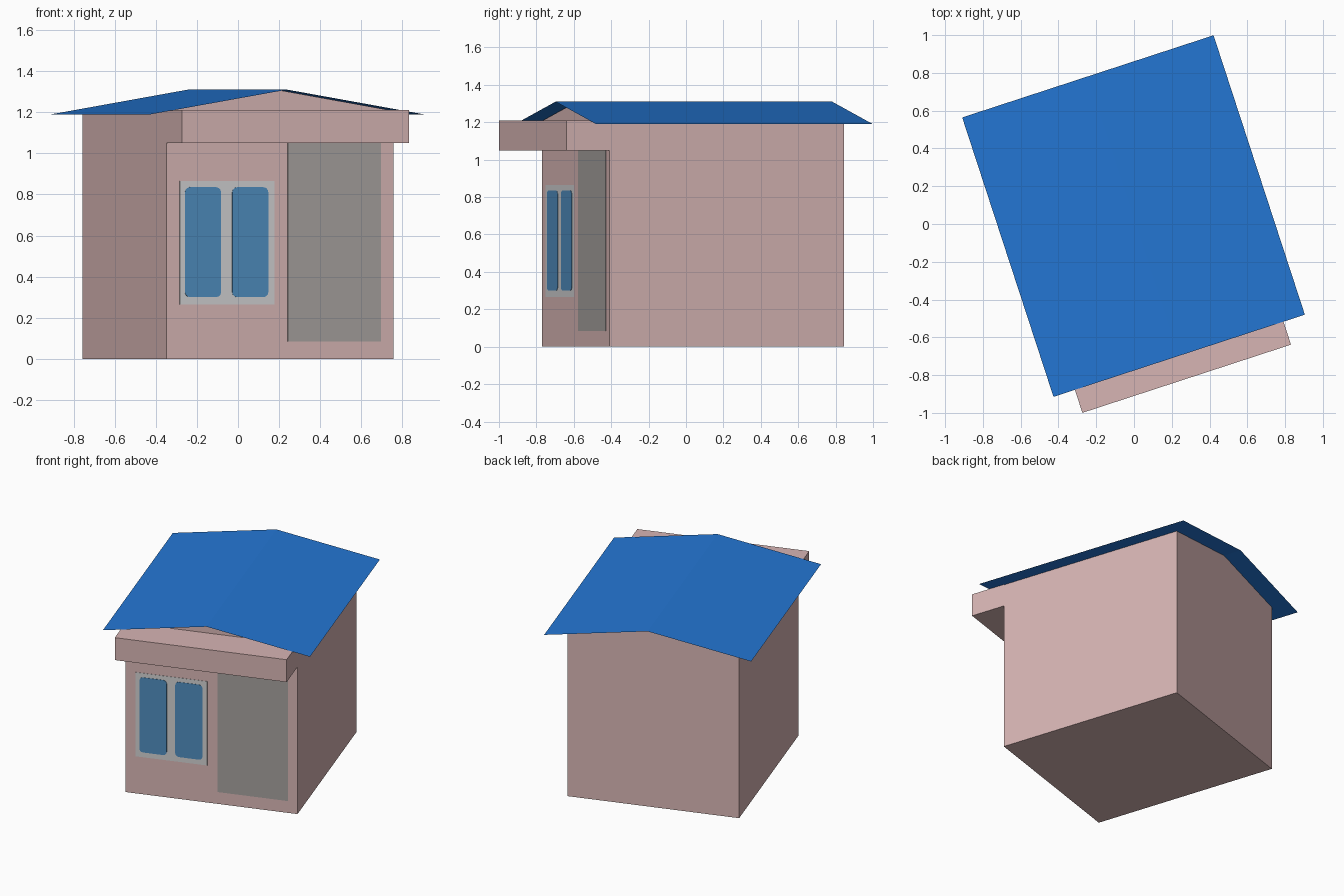
import bpy, math
from mathutils import Matrix

if "Cube" in bpy.data.objects:
    bpy.data.objects.remove(bpy.data.objects["Cube"])

# The whole shed is turned about z; parts are built in its own straight frame
TURN = Matrix.Translation((-0.0025, 0.042, 0)) @ Matrix.Rotation(math.radians(18.1), 4, 'Z')


def material(name, srgb):
    m = bpy.data.materials.new(name)
    lin = [((c / 255 + 0.055) / 1.055) ** 2.4 for c in srgb]
    m.diffuse_color = (*lin, 1)
    m.use_nodes = True
    m.node_tree.nodes["Principled BSDF"].inputs["Base Color"].default_value = m.diffuse_color
    return m


PINK = material("pink wall", (215, 181, 180))
BLUE = material("blue roof", (36, 119, 213))
GREY = material("grey door", (165, 160, 157))
PALE = material("pale frame", (207, 207, 208))
GLASS = material("blue glass", (78, 140, 189))


def add(name, verts, faces, mat):
    me = bpy.data.meshes.new(name)
    me.from_pydata([TURN @ Matrix.Translation(v).translation for v in verts], [], faces)
    me.materials.append(mat)
    me.update()
    ob = bpy.data.objects.new(name, me)
    bpy.context.collection.objects.link(ob)
    return ob


def extrude(name, outline, y0, y1, mat):
    """Closed prism from an x-z outline (counter-clockwise seen from the front)."""
    n = len(outline)
    verts = [(x, y, z) for y in (y0, y1) for x, z in outline]
    faces = [list(range(n)), list(range(2 * n - 1, n - 1, -1))]
    faces += [[(i + 1) % n, i, n + i, n + (i + 1) % n] for i in range(n)]
    return add(name, verts, faces, mat)


def rect(x0, x1, z0, z1, r=0.0):
    """Rectangle outline, with rounded corners when r > 0."""
    if r == 0:
        return [(x0, z0), (x1, z0), (x1, z1), (x0, z1)]
    pts = []
    centres = [(x0 + r, z0 + r, 180), (x1 - r, z0 + r, 270), (x1 - r, z1 - r, 0), (x0 + r, z1 - r, 90)]
    for cx, cz, start in centres:
        for k in range(4):
            a = math.radians(start + 30 * k)
            pts.append((cx + r * math.cos(a), cz + r * math.sin(a)))
    return pts


W, FRONT, BACK = 0.581, -0.664, 0.654

# House body with gable ends
extrude("house_body", [(-W, 0), (W, 0), (W, 1.207), (0, 1.307), (-W, 1.207)], FRONT, BACK, PINK)

# Box canopy over the front
extrude("front_canopy", rect(-W, W, 1.05, 1.21), FRONT - 0.242, FRONT, PINK)

# Thin folded roof sheet
R, L = 0.70, 0.778
add("roof", [(x, y, z) for y in (-L, L) for x, z in ((-R, 1.19), (0, 1.31), (R, 1.19))],
    [(0, 1, 4, 3), (1, 2, 5, 4)], BLUE)

# Door and window plates on the front wall
extrude("door", rect(0.04, 0.518, 0.085, 1.05), FRONT - 0.002, FRONT, GREY)
extrude("window_frame", rect(-0.513, -0.029, 0.265, 0.865), FRONT - 0.002, FRONT, PALE)
for side, x in (("left", -0.487), ("right", -0.245)):
    extrude(f"window_pane_{side}", rect(x, x + 0.185, 0.30, 0.835, 0.025), FRONT - 0.004, FRONT - 0.001, GLASS)
